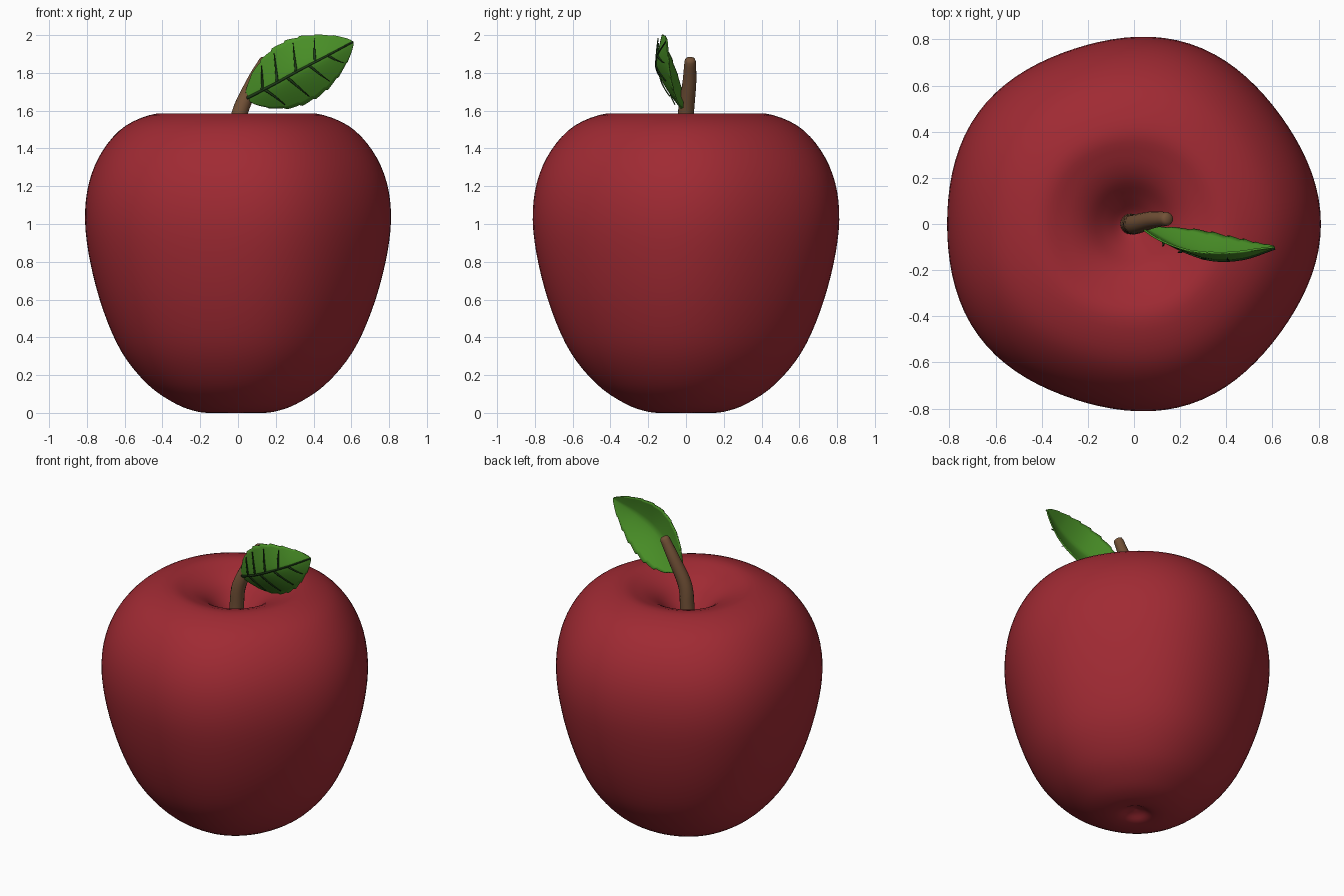
import bpy, bmesh
from math import sin, cos, pi
from mathutils import Vector

cube = bpy.data.objects.get("Cube")
if cube:
    bpy.data.objects.remove(cube, do_unlink=True)


def material(name, rgb):
    mat = bpy.data.materials.new(name)
    mat.use_nodes = True
    mat.diffuse_color = (*rgb, 1)
    mat.node_tree.nodes["Principled BSDF"].inputs["Base Color"].default_value = (*rgb, 1)
    return mat


red = material("apple red", (0.35, 0.023, 0.033))
brown = material("stem brown", (0.17, 0.083, 0.038))
green = material("leaf green", (0.07, 0.29, 0.021))
dark_green = material("vein dark green", (0.014, 0.048, 0.009))


def smooth_path(points, steps):
    """Catmull-Rom curve through the points, of any dimension."""
    pts = [Vector(p) for p in points]
    ends = [2 * pts[0] - pts[1]] + pts + [2 * pts[-1] - pts[-2]]
    out = []
    for a, b, c, d in zip(ends, ends[1:], ends[2:], ends[3:]):
        for i in range(steps):
            t = i / steps
            out.append(0.5 * (2 * b + (c - a) * t + (2 * a - 5 * b + 4 * c - d) * t ** 2
                              + (3 * b - a - 3 * c + d) * t ** 3))
    return out + [pts[-1]]


def add_grid(bm, rows, closed):
    """Skin rows of points with quads."""
    verts = [[bm.verts.new(p) for p in row] for row in rows]
    n = len(rows[0])
    for low, high in zip(verts, verts[1:]):
        for j in range(n if closed else n - 1):
            k = (j + 1) % n
            bm.faces.new((low[j], low[k], high[k], high[j]))


def finish(name, bm, mat, thickness=0):
    bmesh.ops.remove_doubles(bm, verts=bm.verts, dist=0.00005)
    bmesh.ops.recalc_face_normals(bm, faces=bm.faces)
    mesh = bpy.data.meshes.new(name)
    bm.to_mesh(mesh)
    bm.free()
    mesh.materials.append(mat)
    mesh.shade_smooth()
    obj = bpy.data.objects.new(name, mesh)
    bpy.context.collection.objects.link(obj)
    if thickness:
        solid = obj.modifiers.new("thickness", "SOLIDIFY")
        solid.thickness = thickness
        solid.offset = 0


# Apple body: a turned profile with five faint lobes
profile = [(0, 0.045), (0.05, 0.03), (0.11, 0.002), (0.2, 0.006), (0.32, 0.048),
           (0.47, 0.15), (0.61, 0.32), (0.71, 0.54), (0.78, 0.79), (0.81, 1.02),
           (0.788, 1.22), (0.713, 1.39), (0.59, 1.52), (0.42, 1.585), (0.3, 1.56),
           (0.2, 1.508), (0.12, 1.43), (0.05, 1.36), (0, 1.34)]
shift = -0.011
segments = 90
rows = []
for r, z in smooth_path(profile, 4):
    r = max(r, 0)
    ring = []
    for j in range(segments):
        angle = 2 * pi * j / segments
        lobed = r + 0.0168 * r * r * cos(5 * angle)
        ring.append((lobed * cos(angle) + shift, lobed * sin(angle), max(z, 0)))
    rows.append(ring)
bm = bmesh.new()
add_grid(bm, rows, True)
finish("apple_body", bm, red)

# Stem: a bent, tapering tube with a rounded tip; fourth value is the radius
stem = smooth_path([(-0.016, 0, 1.3, 0.046), (-0.009, 0, 1.45, 0.044),
                    (0.01, 0, 1.59, 0.043), (0.08, 0.018, 1.75, 0.037),
                    (0.141, 0.022, 1.862, 0.03)], 5)
rows = []
for i, p in enumerate(stem):
    before, after = stem[max(i - 1, 0)], stem[min(i + 1, len(stem) - 1)]
    centre, tangent = p.xyz, (after.xyz - before.xyz).normalized()
    turn = tangent.to_track_quat("Z", "Y")
    rings = [(0, 1)]
    if i == 0:
        rings = [(0, 0), (0, 1)]
    elif i == len(stem) - 1:
        rings += [(0.012, 0.85), (0.018, 0.5), (0.02, 0)]
    for lift, scale in rings:
        rows.append([centre + turn @ Vector((p[3] * scale * cos(a), p[3] * scale * sin(a), lift))
                     for a in (2 * pi * j / 16 for j in range(16))])
bm = bmesh.new()
add_grid(bm, rows, True)
finish("stem", bm, brown)

# Leaf: a surface arched along its midrib, folded back towards both edges
midrib = smooth_path([(0.045, -0.02, 1.665), (0.19, -0.1, 1.74), (0.33, -0.148, 1.817),
                      (0.47, -0.145, 1.89), (0.61, -0.1, 1.965)], 20)
across = Vector((-0.469, 0, 0.883))


def half_width(t):
    return 0.172 * max(sin(pi * t ** 0.9), 0) ** 0.74


def leaf_point(t, d, lift=0.0):
    """Point at fraction t of the length and distance d from the midrib."""
    place = t * (len(midrib) - 1)
    i = min(int(place), len(midrib) - 2)
    p = midrib[i].lerp(midrib[i + 1], place - i) + across * d
    side = min(abs(d) / 0.172, 1)
    p.y += (0.032 if d > 0 else 0.095) * side ** 1.3 - lift
    return p


length_steps, half_steps = 56, 8
rows = []
for i in range(length_steps + 1):
    t = i / length_steps
    tooth = 1.02 - 0.06 * (i % 7) / 7
    rows.append([leaf_point(t, half_width(t) * tooth * j / half_steps)
                 for j in range(-half_steps, half_steps + 1)])
bm = bmesh.new()
add_grid(bm, rows, False)
finish("leaf", bm, green, 0.008)

# Veins: thin tapering strips, rising slightly off the leaf front
bm = bmesh.new()
rows = []
for i in range(41):
    t = i / 40
    w = 0.007 * (1 - 0.6 * t)
    rows.append([leaf_point(t, -w, 0.007), leaf_point(t, 0, 0.009), leaf_point(t, w, 0.007)])
add_grid(bm, rows, False)
for side, starts in ((1, (0.14, 0.28, 0.46, 0.64)), (-1, (0.16, 0.37, 0.58, 0.76))):
    for start in starts:
        rows = []
        for i in range(13):
            s = i / 12
            t = start + 0.09 * s
            d = side * 0.85 * s * half_width(t)
            w = 0.01 * (1 - s) + 0.002
            lift = 0.007 + 0.012 * s
            rows.append([leaf_point(t - w, d, lift), leaf_point(t + w, d, lift)])
        add_grid(bm, rows, False)
finish("leaf_veins", bm, dark_green, 0.006)
